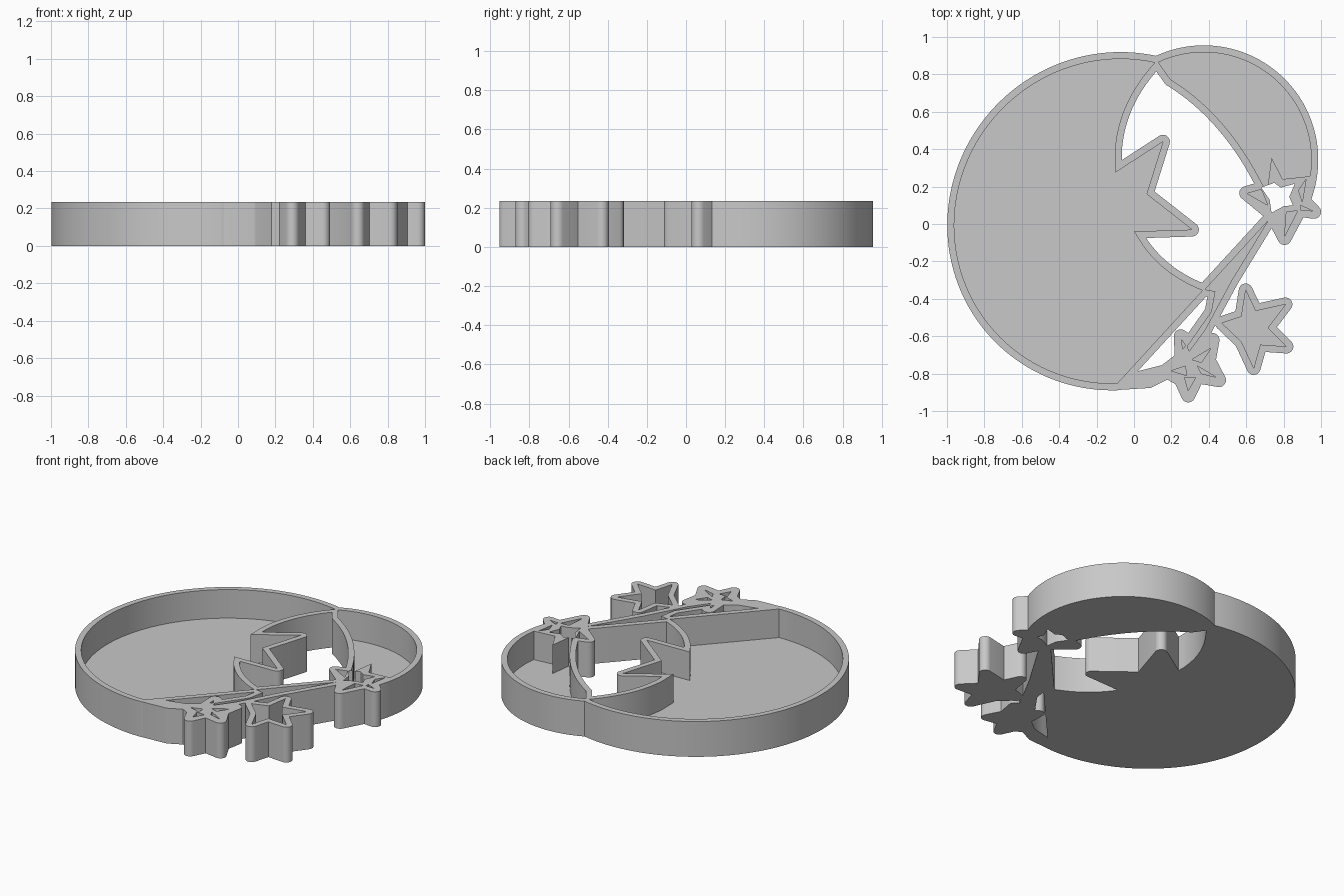
import bpy, bmesh
from math import sin, cos, atan2, radians, pi, ceil
from mathutils import Vector

HEIGHT, FLOOR, WALL = 0.235, 0.045, 0.037

if "Cube" in bpy.data.objects:
    bpy.data.objects.remove(bpy.data.objects["Cube"])

grey = bpy.data.materials.new("plain grey")
grey.use_nodes = True
colour = (0.58, 0.58, 0.58, 1)
grey.diffuse_color = colour
grey.node_tree.nodes["Principled BSDF"].inputs["Base Color"].default_value = colour


# Profile helpers
def arc(cx, cy, radius, start, end, steps, skew=0):
    """Arc around a centre; skew stretches it along one diagonal."""
    pts = []
    for i in range(steps + 1):
        a = radians(start + (end - start) * i / steps)
        r = radius + skew * sin(2 * a)
        pts.append((cx + r * cos(a), cy + r * sin(a)))
    return pts


def bend(a, control, b, steps=16, skip=3):
    """Curve from a to b; the first stretch stays straight so a sharp notch can be offset."""
    a, c, b = Vector(a), Vector(control), Vector(b)
    ts = [0] + [i / steps for i in range(skip, steps + 1)]
    return [tuple(a * (1 - t) ** 2 + c * 2 * t * (1 - t) + b * t * t) for t in ts]


def tidy(pts):
    """Counter-clockwise points without repeats."""
    out = []
    for p in map(Vector, pts):
        if not out or (p - out[-1]).length > 1e-3:
            out.append(p)
    if (out[0] - out[-1]).length < 1e-3:
        out.pop()
    area = sum(out[i - 1].cross(out[i]) for i in range(len(out)))
    return out if area > 0 else out[::-1]


def grow(pts, d=WALL):
    """Offset outwards with round outer corners and sharp inner ones."""
    pts, out = tidy(pts), []
    for i, p in enumerate(pts):
        before = (p - pts[i - 1]).normalized()
        after = (pts[(i + 1) % len(pts)] - p).normalized()
        n1, n2 = Vector((before.y, -before.x)), Vector((after.y, -after.x))
        turn = atan2(before.cross(after), before.dot(after))
        if turn > 0.2:
            steps = ceil(turn / (pi / 10))
            a0 = atan2(n1.y, n1.x)
            for k in range(steps + 1):
                a = a0 + turn * k / steps
                out.append(p + d * Vector((cos(a), sin(a))))
        else:
            out.append(p + (n1 + n2) * d / (1 + n1.dot(n2)))
    return out


def prism(name, pts, low, high):
    bm = bmesh.new()
    face = bm.faces.new([bm.verts.new((p[0], p[1], low)) for p in tidy(pts)])
    top = bmesh.ops.extrude_face_region(bm, geom=[face])["geom"]
    moved = [v for v in top if isinstance(v, bmesh.types.BMVert)]
    bmesh.ops.translate(bm, vec=(0, 0, high - low), verts=moved)
    bmesh.ops.recalc_face_normals(bm, faces=bm.faces)
    mesh = bpy.data.meshes.new(name)
    bm.to_mesh(mesh)
    bm.free()
    mesh.materials.append(grey)
    obj = bpy.data.objects.new(name, mesh)
    bpy.context.collection.objects.link(obj)
    return obj


def combine(target, other, operation):
    bpy.context.view_layer.objects.active = target
    mod = target.modifiers.new(operation.lower(), "BOOLEAN")
    mod.operation, mod.object, mod.solver = operation, other, "EXACT"
    bpy.ops.object.modifier_apply(modifier=mod.name)
    bpy.data.objects.remove(other)


# Large moon tray with a spiky inner edge
moon = arc(-0.094, 0.015, 0.867, 76.4, 270.3, 90, skew=0.011)
moon += bend((0, -0.04), (0.12, -0.26), (0.366, -0.355))[::-1]
moon += [(0.31, -0.03), (0.067, 0.16), (0.155, 0.44)]
moon += bend((-0.1, 0.275), (-0.13, 0.6), moon[0])

# Crescent tray; its pocket stops short, notched where the upper star meets it
rim = arc(0.373, 0.343, 0.575, -20, 115, 60)
inner_edge = bend((0.195, 0.773), (0.5, 0.585), (0.69, 0.205), skip=1)
crescent = rim + inner_edge
crescent_pocket = rim[5:] + inner_edge + [(0.715, 0.2), (0.735, 0.355), (0.795, 0.24)]

# Ribbon, foot strip and stars
ribbon = [(0.715, 0.015), (0.52, -0.305), (0.38, -0.565), (0.295, -0.68),
          (0.285, -0.655), (0.415, -0.47), (0.435, -0.36), (0.38, -0.35)]
strip = [(-0.08, -0.85), (0.08, -0.84), (0.2, -0.78), (0.08, -0.81)]
upper_star = [(0.6, 0.165), (0.715, 0.2), (0.735, 0.32), (0.8, 0.22), (0.915, 0.23),
              (0.9, 0.13), (0.963, 0.065), (0.885, 0.075), (0.805, -0.075), (0.74, 0.05)]
big_star = [(0.597, -0.355), (0.65, -0.465), (0.81, -0.43), (0.715, -0.555), (0.815, -0.655),
            (0.675, -0.645), (0.64, -0.77), (0.575, -0.63), (0.47, -0.53), (0.575, -0.495)]
small_star = [(0.25, -0.6), (0.34, -0.665), (0.42, -0.62), (0.4, -0.73), (0.455, -0.835),
              (0.34, -0.815), (0.29, -0.917), (0.25, -0.83), (0.17, -0.785), (0.255, -0.72)]

# Shallow slots inside the two small stars
slots = [
    [(0.605, 0.163), (0.68, 0.185), (0.715, 0.1)],
    [(0.805, -0.065), (0.815, 0.065), (0.875, 0.07)],
    [(0.955, 0.07), (0.89, 0.075), (0.89, 0.1)],
    [(0.92, 0.24), (0.9, 0.12), (0.88, 0.18)],
    [(0.2, -0.785), (0.275, -0.76), (0.28, -0.81)],
    [(0.255, -0.62), (0.275, -0.65), (0.26, -0.67)],
    [(0.29, -0.89), (0.27, -0.82), (0.33, -0.82)],
    [(0.31, -0.725), (0.41, -0.665), (0.36, -0.74)],
    [(0.34, -0.76), (0.44, -0.82), (0.36, -0.8)],
]

# Join the solid outlines
tray = prism("moon_and_stars_tray", grow(moon), 0, HEIGHT)
for shape in (crescent, ribbon, strip, upper_star, big_star, small_star):
    combine(tray, prism("outline", grow(shape), 0, HEIGHT), "UNION")

# Sink the pockets, leaving a thin floor
for shape in [moon, crescent_pocket, ribbon, big_star] + slots:
    combine(tray, prism("pocket", shape, FLOOR, HEIGHT + 0.1), "DIFFERENCE")

# Star-shaped hole right through the upper star
star_hole = [(0.75, 0.22), (0.785, 0.195), (0.86, 0.215), (0.83, 0.145), (0.85, 0.1),
             (0.8, 0.095), (0.735, 0.06), (0.725, 0.13), (0.68, 0.195)]
combine(tray, prism("hole", star_hole, -0.1, HEIGHT + 0.1), "DIFFERENCE")

bpy.ops.object.select_all(action="DESELECT")
tray.select_set(True)
bpy.context.view_layer.objects.active = tray
bpy.ops.object.shade_smooth_by_angle(angle=radians(30))
